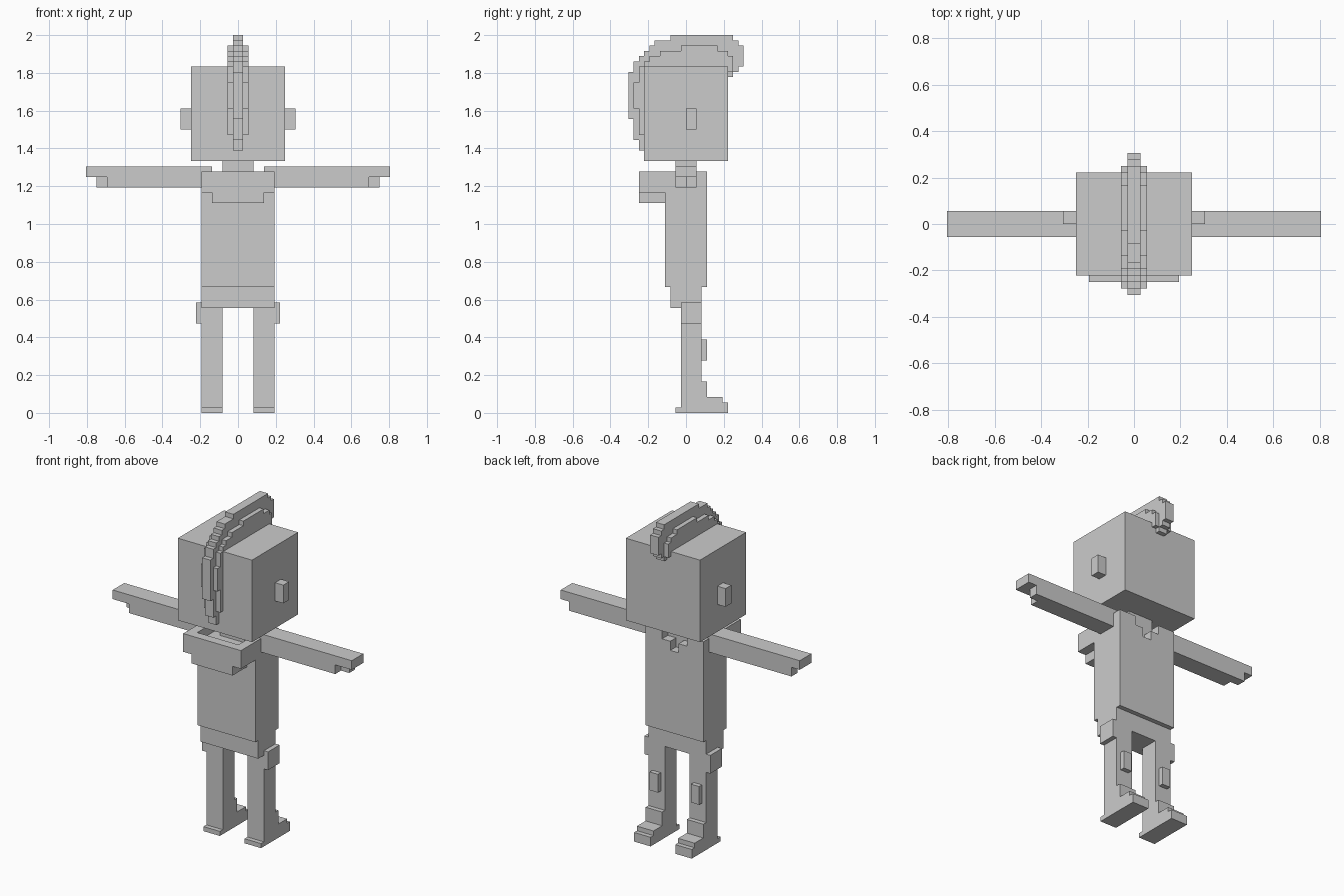
import bpy, bmesh

if "Cube" in bpy.data.objects:
    bpy.data.objects.remove(bpy.data.objects["Cube"])

U = 1 / 36  # one voxel


def extrude(name, pts, x0, x1):
    """Extrude a (y, z) outline in voxels along x."""
    bm = bmesh.new()
    a = [bm.verts.new((x0 * U, y * U, z * U)) for y, z in pts]
    b = [bm.verts.new((x1 * U, y * U, z * U)) for y, z in pts]
    n = len(pts)
    bm.faces.new(a)
    bm.faces.new(b[::-1])
    for i in range(n):
        j = (i + 1) % n
        bm.faces.new((a[i], b[i], b[j], a[j]))
    bmesh.ops.recalc_face_normals(bm, faces=bm.faces)
    me = bpy.data.meshes.new(name)
    bm.to_mesh(me)
    bm.free()
    ob = bpy.data.objects.new(name, me)
    bpy.context.collection.objects.link(ob)
    return ob


def box(name, x0, x1, y0, y1, z0, z1):
    return extrude(name, [(y0, z0), (y1, z0), (y1, z1), (y0, z1)], x0, x1)


def pair(name, pts, x0, x1):
    extrude("right_" + name, pts, x0, x1)
    extrude("left_" + name, pts, -x1, -x0)


def rect(y0, y1, z0, z1):
    return [(y0, z0), (y1, z0), (y1, z1), (y0, z1)]


def crest(name, cols, half):
    """Stepped crest from columns (y0, y1, bottom, top)."""
    pts = []
    for y0, y1, zb, zt in cols:
        pts += [(y0, zt), (y1, zt)]
    for y0, y1, zb, zt in reversed(cols):
        pts += [(y1, zb), (y0, zb)]
    clean = []
    for p in pts:
        if not clean or p != clean[-1]:
            clean.append(p)
    extrude(name, clean, -half, half)


# Head, ears and neck
box("head", -9, 9, -8, 8, 48, 66)
pair("ear", rect(0, 2, 54, 58), 9, 11)
box("neck", -3, 3, -2, 2, 42, 48)

# Hair crest: tall thin layer and low wide layer
crest("crest_tall", [(-11, -10, 56, 65), (-10, -9, 52, 67), (-9, -8, 50, 68),
                     (-8, -7, 66, 69), (-7, -6, 66, 70), (-6, -3, 66, 71),
                     (-3, 8, 66, 72), (8, 9, 64, 72), (9, 10, 65, 71),
                     (10, 11, 66, 70)], 1)
crest("crest_wide", [(-10, -9, 58, 63), (-9, -8, 53, 66), (-8, -7, 66, 67),
                     (-7, -5, 66, 68), (-5, -1, 66, 69), (-1, 6, 66, 70),
                     (6, 8, 66, 69), (8, 9, 65, 68)], 2)

# Jacket with hood, open neckline cut in
jacket = extrude("jacket", [(-4, 24), (4, 24), (4, 46), (-9, 46), (-9, 42), (-4, 42)], -7, 7)
cutters = [box("collar_cutter", -5, 5, -7, 2, 44, 50),
           box("neckline_cutter", -3, 3, 1.5, 5, 44, 50),
           box("neckline_low_cutter", -1, 1, 2, 5, 42, 45)]
bpy.context.view_layer.objects.active = jacket
for c in cutters:
    c.hide_render = True
    m = jacket.modifiers.new("cut", 'BOOLEAN')
    m.operation = 'DIFFERENCE'
    m.solver = 'EXACT'
    m.object = c
    bpy.ops.object.modifier_apply(modifier=m.name)
    bpy.data.objects.remove(c)
box("hood_bottom", -5, 5, -9, -4, 40, 42)
box("hips", -7, 7, -3, 3, 20, 24)

# Arms, fingers and thumbs
pair("arm", rect(-2, 2, 43, 47), 5, 25)
pair("fingers", rect(-2, 2, 45, 47), 25, 29)
pair("thumb", rect(0, 2, 43, 45), 25, 27)

# Legs with stepped shoes, hip pouches and knee patches
pair("leg", [(-2, 0), (8, 0), (8, 2), (7, 2), (7, 3), (4, 3), (4, 6), (3, 6),
             (3, 20), (-1, 20), (-1, 1), (-2, 1)], 3, 7)
pair("hip_pouch", rect(-1, 3, 17, 21), 7, 8)
pair("knee_patch", rect(3, 4, 10, 14), 4, 6)
